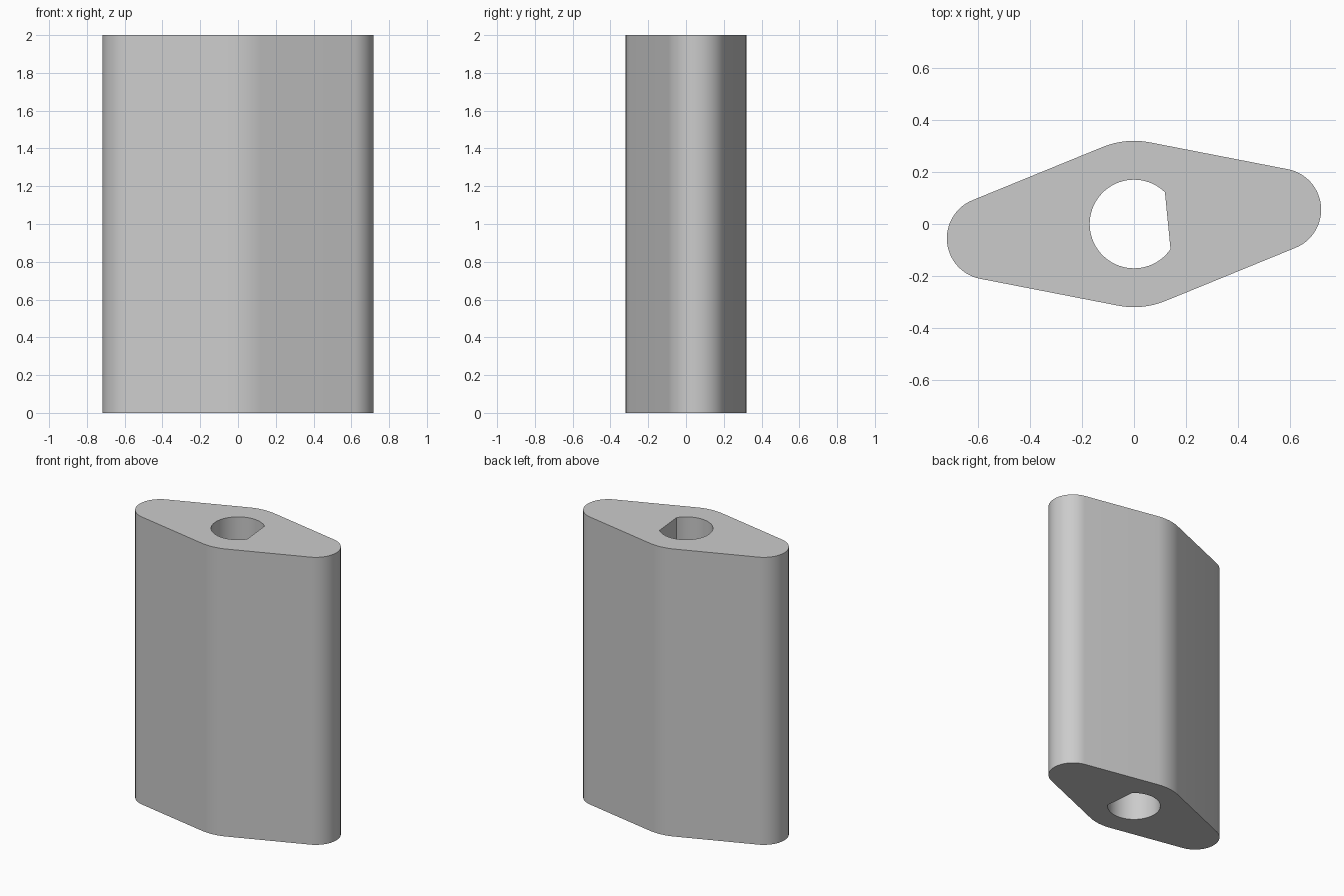
import bpy, bmesh
from math import sin, cos, asin, acos, pi, hypot, atan2

cube = bpy.data.objects.get("Cube")
if cube:
    bpy.data.objects.remove(cube, do_unlink=True)

HEIGHT = 2.0
HUB_R, END_R = 0.319, 0.158
END_X, END_Y = 0.56, 0.055
BORE_R, FLAT_DIST = 0.17, 0.13
SPAN = hypot(END_X, END_Y)
TILT = atan2(END_Y, END_X)


def arc(cx, cy, r, start, end, steps):
    """Points along a circular arc, ends included."""
    angles = [start + (end - start) * i / steps for i in range(steps + 1)]
    return [(cx + r * cos(a), cy + r * sin(a)) for a in angles]


def add_loop(bm, points):
    verts = [bm.verts.new((x, y, 0)) for x, y in points]
    return [bm.edges.new((v, verts[i - 1])) for i, v in enumerate(verts)]


# Outer profile: rounded ends joined by tangent lines to the wide hub
tangent = pi / 2 - asin((HUB_R - END_R) / SPAN)
outline = []
for side, turn in ((1, TILT), (-1, TILT + pi)):
    outline += arc(side * END_X, side * END_Y, END_R, turn - tangent, turn + tangent, 32)
    outline += arc(0, 0, HUB_R, turn + tangent, turn + pi - tangent, 12)

# D-shaped bore: the arc closes with a single flat
half_flat = acos(FLAT_DIST / BORE_R)
bore = arc(0, 0, BORE_R, TILT + half_flat, TILT + 2 * pi - half_flat, 56)

# Fill the profile and raise it to full height
bm = bmesh.new()
edges = add_loop(bm, outline) + add_loop(bm, bore)
bmesh.ops.triangle_fill(bm, edges=edges, use_beauty=True)
raised = bmesh.ops.extrude_face_region(bm, geom=bm.faces[:], use_keep_orig=True)
top = [g for g in raised["geom"] if isinstance(g, bmesh.types.BMVert)]
bmesh.ops.translate(bm, verts=top, vec=(0, 0, HEIGHT))
bmesh.ops.recalc_face_normals(bm, faces=bm.faces[:])
mesh = bpy.data.meshes.new("lever_body")
bm.to_mesh(mesh)
bm.free()

body = bpy.data.objects.new("lever_body", mesh)
bpy.context.collection.objects.link(body)

# Plain grey finish
grey = bpy.data.materials.new("light_grey")
grey.use_nodes = True
colour = (0.6, 0.6, 0.6, 1)
grey.diffuse_color = colour
grey.node_tree.nodes["Principled BSDF"].inputs["Base Color"].default_value = colour
mesh.materials.append(grey)

# Smooth curved walls with crisp rims
bpy.ops.object.select_all(action='DESELECT')
body.select_set(True)
bpy.context.view_layer.objects.active = body
bpy.ops.object.shade_smooth_by_angle(angle=pi / 6)
